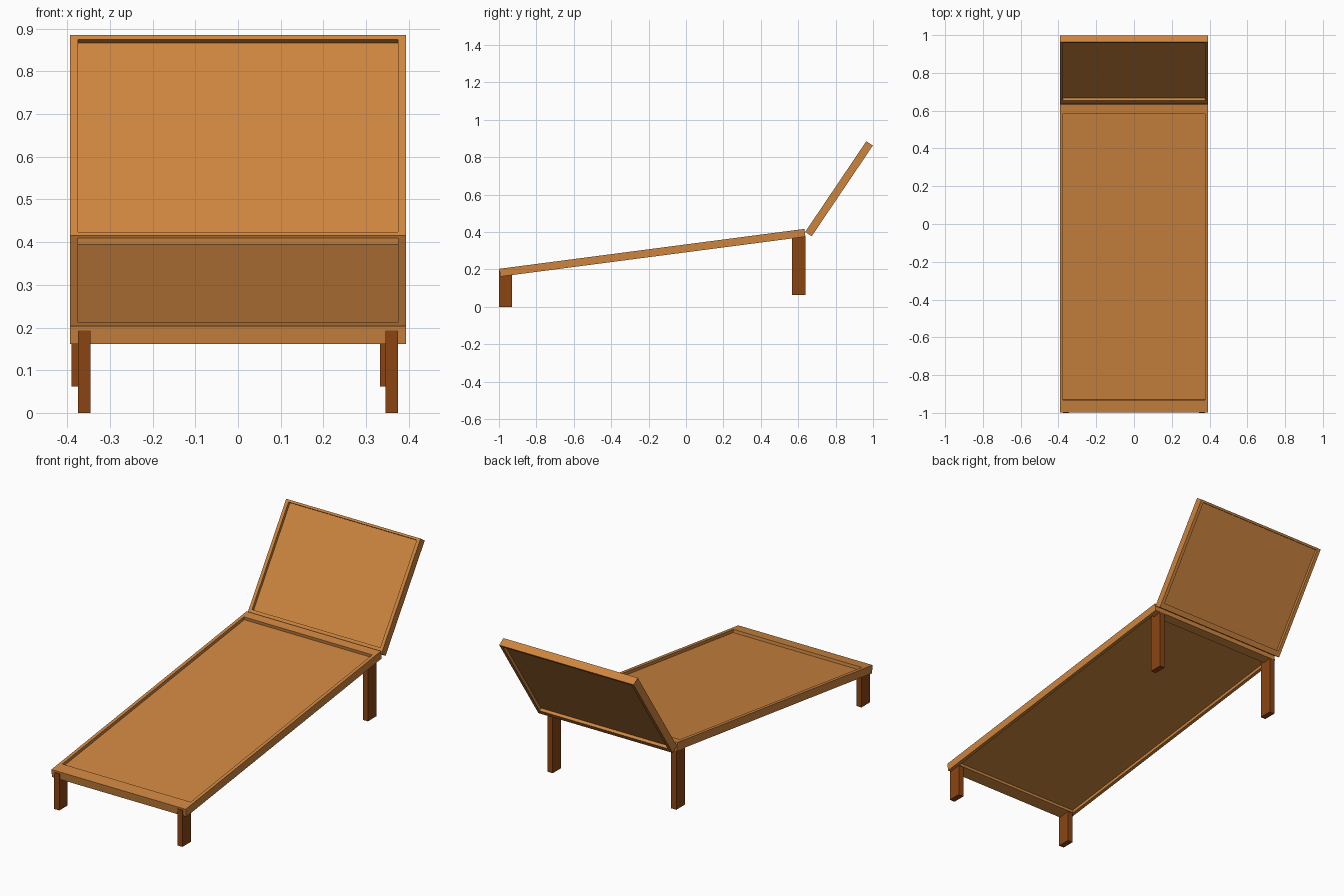
import bpy, bmesh, math
from mathutils import Vector

if "Cube" in bpy.data.objects:
    bpy.data.objects.remove(bpy.data.objects["Cube"])


def material(name, color):
    m = bpy.data.materials.new(name)
    m.diffuse_color = color
    m.use_nodes = True
    m.node_tree.nodes["Principled BSDF"].inputs["Base Color"].default_value = m.diffuse_color
    return m


WOOD = material("light_wood", (0.61, 0.235, 0.05, 1))
DARK = material("dark_wood", (0.258, 0.06, 0.0065, 1))


def finish(name, bm, mat):
    bmesh.ops.recalc_face_normals(bm, faces=bm.faces)
    me = bpy.data.meshes.new(name)
    bm.to_mesh(me)
    bm.free()
    ob = bpy.data.objects.new(name, me)
    me.materials.append(mat)
    bpy.context.collection.objects.link(ob)
    return ob


def box(name, lo, hi, mat):
    bm = bmesh.new()
    bmesh.ops.create_cube(bm, size=1)
    for v in bm.verts:
        v.co = Vector([(a + b) / 2 + c * (b - a) for a, b, c in zip(lo, hi, v.co)])
    return finish(name, bm, mat)


def place(ob, origin, angle):
    ob.location = (0, origin[0], origin[1])
    ob.rotation_euler = (math.radians(angle), 0, 0)


HALF, SIDE, THICK = 0.393, 0.018, 0.042
INNER = HALF - SIDE


def framed_panel(name, origin, angle, length, low_rail, high_rail):
    """Rectangular frame with a recessed panel; local y runs up the slope."""
    bm = bmesh.new()

    def ring(hx, y0, y1, z):
        return [bm.verts.new(p) for p in
                ((-hx, y0, z), (hx, y0, z), (hx, y1, z), (-hx, y1, z))]

    a, b = low_rail, length - high_rail
    rings = [ring(HALF, 0, length, 0), ring(INNER, a, b, 0),
             ring(INNER, a, b, -THICK), ring(HALF, 0, length, -THICK)]
    for k in range(4):
        r, s = rings[k], rings[(k + 1) % 4]
        for i in range(4):
            j = (i + 1) % 4
            bm.faces.new((r[i], r[j], s[j], s[i]))
    place(finish(name + "_frame", bm, WOOD), origin, angle)
    panel = box(name + "_panel", (-INNER, a, -0.026), (INNER, b, -0.016), WOOD)
    place(panel, origin, angle)


# Sloping seat and reclined backrest
framed_panel("seat", (-0.998, 0.203), 7.45, 1.645, 0.067, 0.048)
framed_panel("backrest", (0.637, 0.40), 56, 0.585, 0.028, 0.012)

# Legs: the rear pair is set slightly to the left
for side, x in (("left", -0.375), ("right", 0.345)):
    box("front_leg_" + side, (x, -1.0, 0), (x + 0.03, -0.93, 0.193), DARK)
for side, x in (("left", -0.39), ("right", 0.333)):
    box("back_leg_" + side, (x, 0.567, 0.062), (x + 0.03, 0.638, 0.38), DARK)
